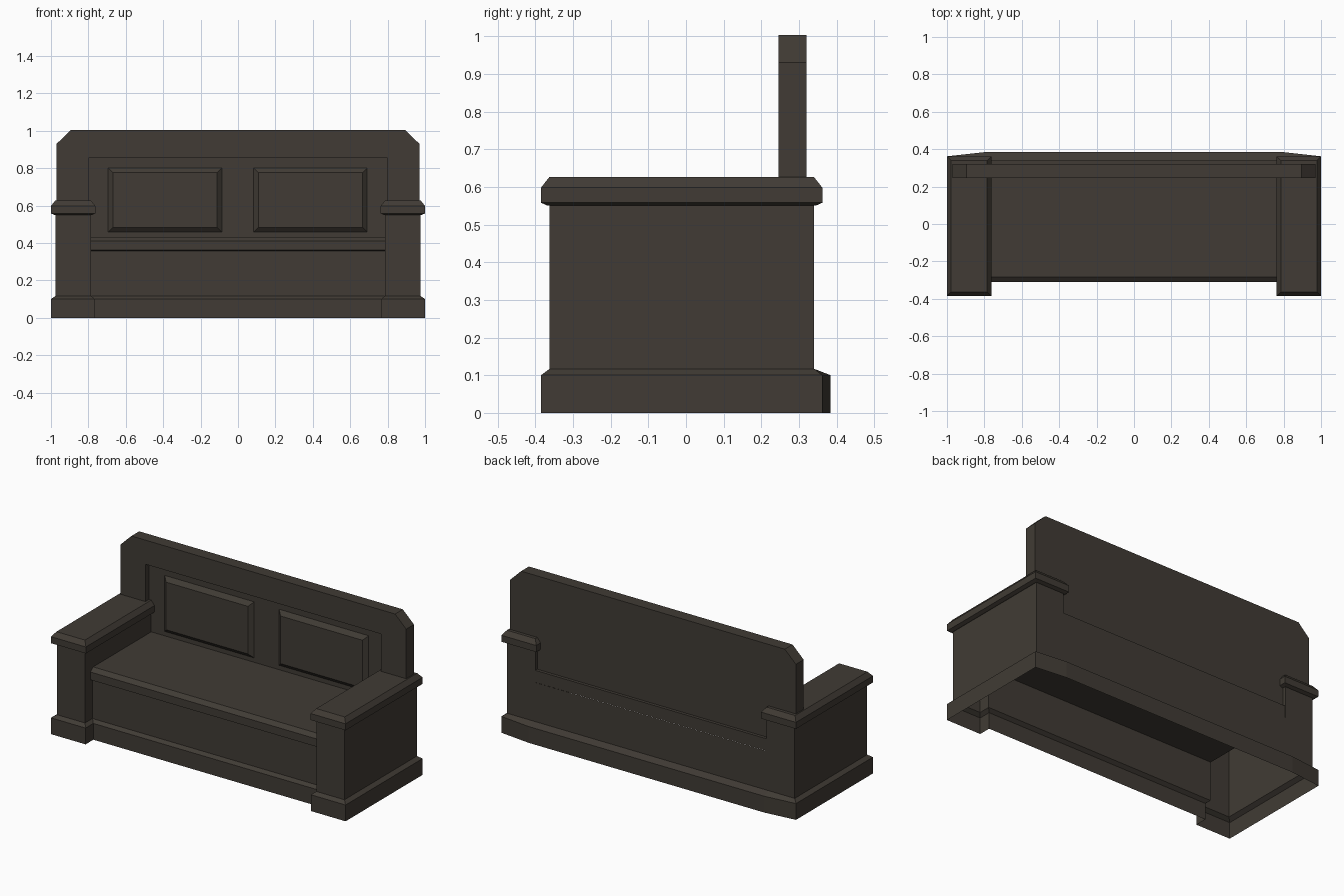
import bpy, bmesh

if "Cube" in bpy.data.objects:
    bpy.data.objects.remove(bpy.data.objects["Cube"])

wood = bpy.data.materials.new("dark brown wood")
wood.diffuse_color = (0.052, 0.044, 0.035, 1)
wood.use_nodes = True
wood.node_tree.nodes["Principled BSDF"].inputs["Base Color"].default_value = wood.diffuse_color


def loft(name, rings, bottom=True, top=True, upright=False):
    """Join outlines [(level, points)] counter-clockwise; upright ones face -y."""
    bm = bmesh.new()
    loops = []
    for h, pts in rings:
        loops.append([bm.verts.new((u, -h, v) if upright else (u, v, h)) for u, v in pts])
    for a, b in zip(loops, loops[1:]):
        n = len(a)
        for i in range(n):
            j = (i + 1) % n
            bm.faces.new((a[i], a[j], b[j], b[i]))
    if bottom:
        bm.faces.new(loops[0][::-1])
    if top:
        bm.faces.new(loops[-1])
    mesh = bpy.data.meshes.new(name)
    bm.to_mesh(mesh)
    bm.free()
    mesh.materials.append(wood)
    ob = bpy.data.objects.new(name, mesh)
    bpy.context.collection.objects.link(ob)
    return ob


def rect(x0, x1, y0, y1, inset=0.0):
    x0, x1, y0, y1 = x0 + inset, x1 - inset, y0 + inset, y1 - inset
    return [(x0, y0), (x1, y0), (x1, y1), (x0, y1)]


def mirrored(half):
    return half + [(-x, y) for x, y in reversed(half)]


# Hollow base shell with plinth moulding, open underneath
plinth = mirrored([(0.765, -0.31), (0.765, -0.385), (1, -0.385), (1, 0.362), (0.8, 0.384)])
body = mirrored([(0.785, -0.29), (0.785, -0.362), (0.976, -0.362), (0.976, 0.34), (0.8, 0.34)])
loft("base_shell", [(0, plinth), (0.1, plinth), (0.117, body), (0.357, body)],
     bottom=False, top=False)

# Seat board with eased front edge
seat = [(0.357, -0.295), (0.362, -0.31), (0.41, -0.31), (0.431, -0.283)]
loft("seat", [(z, rect(-0.787, 0.787, y, 0.339)) for z, y in seat])

# Arms and their moulded caps
for side, s in (("left", -1), ("right", 1)):
    a = sorted((s * 0.785, s * 0.976))
    arm = rect(*a, -0.362, 0.34)
    loft(side + "_arm", [(0.357, arm), (0.555, arm)], bottom=False, top=False)
    c = sorted((s * 0.763, s))
    loft(side + "_arm_cap", [(z, rect(*c, -0.385, 0.362, i)) for z, i in
                             ((0.55, 0.018), (0.558, 0.0), (0.598, 0.0), (0.626, 0.022))])

# Backrest: full rear board plus a frame around the sunken field
outer = [(0.97, 0.40), (0.97, 0.93), (0.895, 1.003)]
board = mirrored(outer)
loft("backrest_board", [(-0.32, board), (-0.28, board)], upright=True)
frame = mirrored([(0.8, 0.855), (0.8, 0.40)] + outer)
loft("backrest_frame", [(-0.28, frame), (-0.245, frame)], upright=True)

# Two raised panels with bevelled borders
for side, c in (("left", -0.39), ("right", 0.387)):
    p = (c - 0.305, c + 0.305, 0.457, 0.803)
    loft(side + "_raised_panel", [(-0.281, rect(*p)), (-0.257, rect(*p, 0.027))],
         upright=True)
